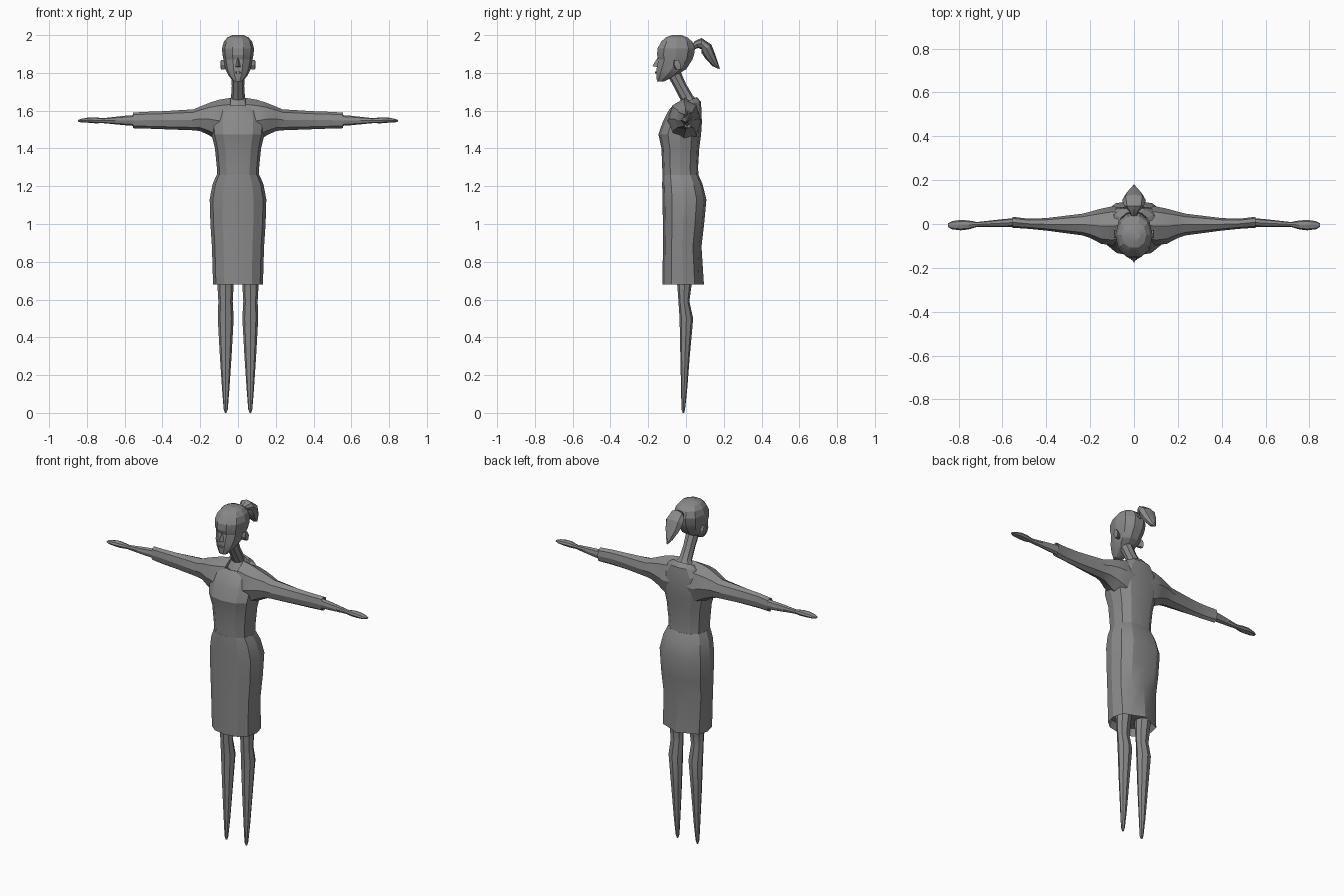
import bpy, bmesh, math
from mathutils import Vector

grey = bpy.data.materials.new("plain grey")
grey.diffuse_color = (0.25, 0.25, 0.25, 1)


def power(v, p):
    return math.copysign(abs(v) ** p, v)


def ring(c, u, v, n=8, p=1.0, phase=0.0):
    """Closed rounded section around c, spanned by the half axes u and v."""
    c, u, v = Vector(c), Vector(u), Vector(v)
    out = []
    for i in range(n):
        a = 2 * math.pi * (i + phase) / n
        out.append(c + u * power(math.cos(a), p) + v * power(math.sin(a), p))
    return out


def flat_ring(z, half_x, y0, y1, n=12, p=0.85, x=0.0):
    return ring((x, (y0 + y1) / 2, z), (half_x, 0, 0), (0, (y1 - y0) / 2, 0), n, p)


def side_ring(x, z0, z1, y0, y1, n=8):
    return ring((x, (y0 + y1) / 2, (z0 + z1) / 2), (0, (y1 - y0) / 2, 0),
                (0, 0, (z1 - z0) / 2), n, 0.95)


def loft(name, rings, angle=20):
    bm = bmesh.new()
    rows = [[bm.verts.new(p) for p in r] for r in rings]
    n = len(rows[0])
    for a, b in zip(rows, rows[1:]):
        for i in range(n):
            j = (i + 1) % n
            bm.faces.new((a[i], a[j], b[j], b[i]))
    bm.faces.new(rows[0])
    bm.faces.new(rows[-1])
    bmesh.ops.recalc_face_normals(bm, faces=bm.faces)
    return finish(name, bm, angle)


def finish(name, bm, angle):
    mesh = bpy.data.meshes.new(name)
    bm.to_mesh(mesh)
    bm.free()
    mesh.materials.append(grey)
    ob = bpy.data.objects.new(name, mesh)
    bpy.context.collection.objects.link(ob)
    bpy.ops.object.select_all(action='DESELECT')
    ob.select_set(True)
    bpy.context.view_layer.objects.active = ob
    bpy.ops.object.shade_smooth_by_angle(angle=math.radians(angle))
    return ob


# Skirt: recessed underside, then hem up to the waist, with a pleat at the back
hem = flat_ring(0.68, 0.132, -0.125, 0.095)
for i in (2, 4):
    hem[i].y -= 0.02
loft("skirt", [flat_ring(0.72, 0.12, -0.11, 0.065), hem] + [flat_ring(*r) for r in (
    (0.88, 0.138, -0.122, 0.082), (1.0, 0.146, -0.122, 0.096),
    (1.13, 0.15, -0.125, 0.108), (1.21, 0.135, -0.126, 0.088),
    (1.26, 0.113, -0.125, 0.066))])

# Bodice, ending in a collar that dips at the front
loft("bodice", [flat_ring(*r) for r in (
    (1.255, 0.112, -0.124, 0.066), (1.30, 0.112, -0.126, 0.064),
    (1.40, 0.122, -0.13, 0.07), (1.475, 0.14, -0.146, 0.08),
    (1.535, 0.145, -0.125, 0.084), (1.60, 0.135, -0.093, 0.082))] + [
    ring((0, 0.005, 1.637), (0.1, 0, 0), (0, 0.074, 0.01), 12),
    ring((0, 0.0, 1.646), (0.068, 0, 0), (0, 0.058, 0.026), 12),
    ring((0, 0.0, 1.64), (0.064, 0, 0), (0, 0.054, 0.026), 12)])

# Neck leaning forward
loft("neck", [
    ring((0, 0, 1.635), (0.066, 0, 0), (0, 0.056, 0.026), 8),
    ring((0, 0.004, 1.668), (0.037, 0, 0), (0, 0.032, 0.012), 8),
    ring((0, -0.03, 1.73), (0.033, 0, 0), (0, 0.03, 0.012), 8),
    ring((0, -0.065, 1.80), (0.036, 0, 0), (0, 0.034, 0.012), 8)])

# Head, from chin to crown
loft("head", [flat_ring(z, h, a, b, 10, 0.9) for z, h, a, b in (
    (1.755, 0.024, -0.155, -0.115), (1.785, 0.05, -0.159, -0.05),
    (1.82, 0.067, -0.16, 0.005), (1.87, 0.077, -0.15, 0.038),
    (1.895, 0.082, -0.158, 0.047), (1.93, 0.085, -0.155, 0.052),
    (1.965, 0.075, -0.135, 0.038), (1.988, 0.056, -0.11, 0.01),
    (2.0, 0.03, -0.075, -0.025))])

# Nose
bm = bmesh.new()
pts = [bm.verts.new(p) for p in ((0, -0.148, 1.885), (-0.016, -0.15, 1.83),
                                 (0.016, -0.15, 1.83), (0, -0.178, 1.836))]
for f in ((0, 1, 3), (0, 3, 2), (1, 2, 3), (0, 2, 1)):
    bm.faces.new([pts[i] for i in f])
bmesh.ops.recalc_face_normals(bm, faces=bm.faces)
finish("nose", bm, 20)

# Lips
loft("lips", [ring((0, y, 1.802), (w, 0, 0), (0, 0, h), 6)
              for y, w, h in ((-0.15, 0.02, 0.009), (-0.164, 0.012, 0.005))])

# Ponytail sweeping up, back and down
tail = []
for y, z, dy, dz, half_x, half_t in (
        (0.035, 1.935, 1, 0.5, 0.014, 0.014), (0.055, 1.95, 1, 0.5, 0.02, 0.02),
        (0.082, 1.955, 1, 0, 0.045, 0.03), (0.108, 1.928, 0.8, -1, 0.054, 0.034),
        (0.13, 1.885, 0.5, -1, 0.042, 0.028), (0.155, 1.845, 0.7, -1, 0.02, 0.017),
        (0.177, 1.822, 0.7, -1, 0.003, 0.003)):
    across = Vector((0, -dz, dy)).normalized() * half_t
    tail.append(ring((0, y, z), (half_x, 0, 0), across, 8))
loft("ponytail", tail, 30)

for s, side in ((-1, "left"), (1, "right")):
    # Ear
    loft(side + "_ear", [ring((s * x, y, 1.843), (0, w, 0), (0, -0.006, h), 6)
                         for x, y, w, h in ((0.062, -0.055, 0.014, 0.026),
                                            (0.09, -0.045, 0.018, 0.03),
                                            (0.092, -0.045, 0.008, 0.018))])
    # Shoulder and sleeve, with a recessed cuff
    loft(side + "_sleeve", [side_ring(s * x, *r) for x, *r in (
        (0.04, 1.42, 1.668, -0.085, 0.075), (0.10, 1.435, 1.658, -0.098, 0.08),
        (0.15, 1.468, 1.642, -0.09, 0.07), (0.20, 1.492, 1.622, -0.064, 0.056),
        (0.235, 1.496, 1.607, -0.052, 0.047), (0.40, 1.502, 1.597, -0.03, 0.027),
        (0.48, 1.505, 1.594, -0.022, 0.024), (0.555, 1.507, 1.59, -0.017, 0.033),
        (0.545, 1.52, 1.577, -0.01, 0.026))])
    # Forearm and hand
    loft(side + "_forearm_and_hand", [side_ring(s * x, *r) for x, *r in (
        (0.53, 1.518, 1.578, -0.012, 0.028), (0.60, 1.523, 1.573, -0.014, 0.022),
        (0.715, 1.534, 1.56, -0.013, 0.009), (0.755, 1.533, 1.565, -0.025, 0.016),
        (0.79, 1.536, 1.564, -0.029, 0.019), (0.83, 1.538, 1.557, -0.024, 0.013),
        (0.848, 1.542, 1.551, -0.014, 0.004))])
    # Leg tapering to a pointed foot
    loft(side + "_leg", [flat_ring(z, h, a, b, 8, 1.0, s * x) for z, x, h, a, b in (
        (0.76, 0.066, 0.046, -0.055, 0.045), (0.66, 0.066, 0.042, -0.045, 0.027),
        (0.59, 0.066, 0.038, -0.04, 0.018), (0.50, 0.065, 0.042, -0.034, 0.038),
        (0.30, 0.065, 0.031, -0.03, 0.02), (0.12, 0.065, 0.019, -0.026, 0.006),
        (0.02, 0.065, 0.011, -0.024, -0.005), (0.0, 0.065, 0.004, -0.018, -0.01))])
